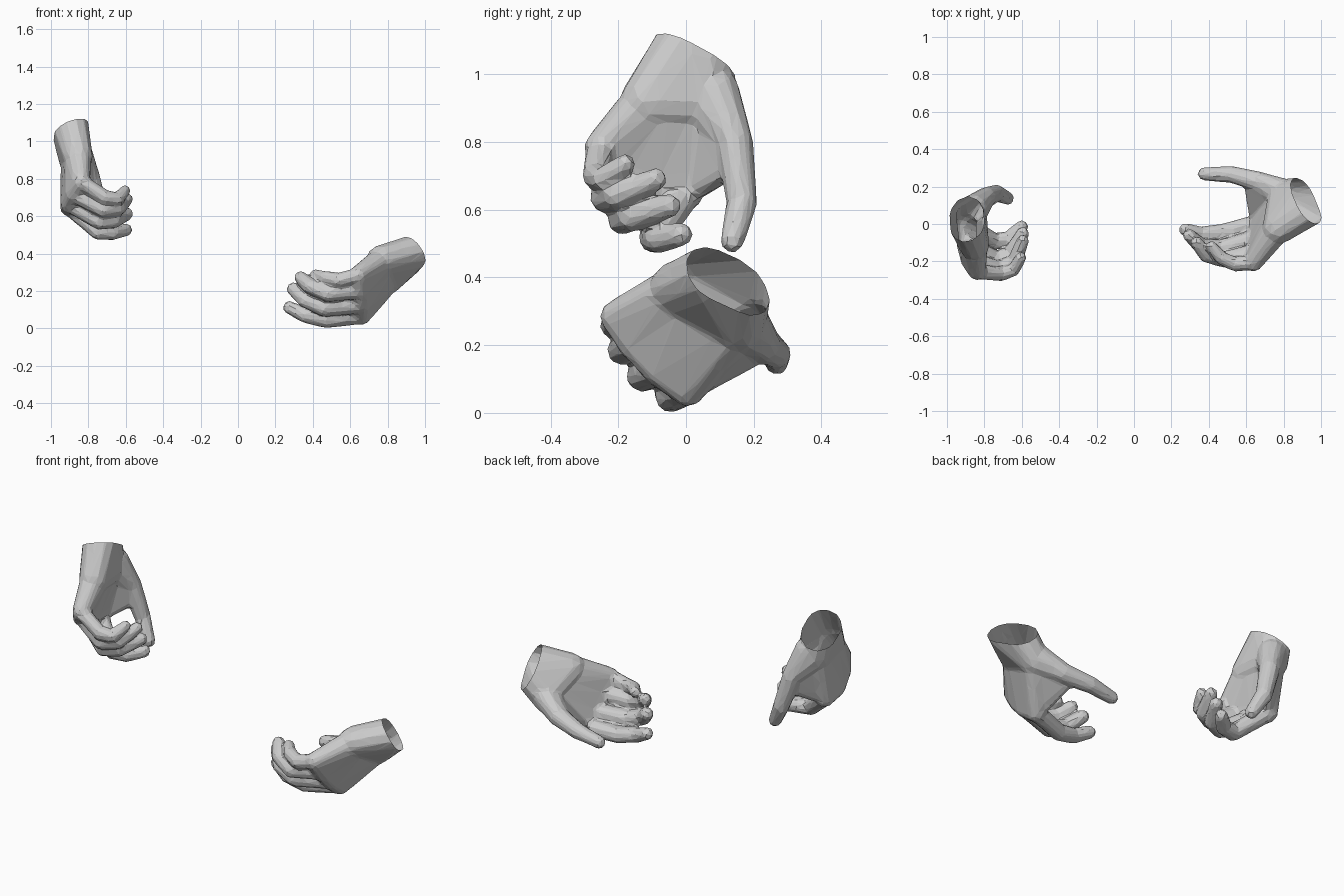
import bpy, bmesh
from mathutils import Vector, Matrix

if "Cube" in bpy.data.objects:
    bpy.data.objects.remove(bpy.data.objects["Cube"])


def blob(bm, balls):
    """Convex hull round a set of balls (point, radius), added to bm."""
    part = bmesh.new()
    for p, r in balls:
        bmesh.ops.create_icosphere(part, subdivisions=2, radius=r,
                                   matrix=Matrix.Translation(p))
    hull = bmesh.ops.convex_hull(part, input=part.verts[:])
    junk = {g for g in hull["geom_interior"] + hull["geom_unused"]
            if isinstance(g, bmesh.types.BMVert)}
    bmesh.ops.delete(part, geom=list(junk), context='VERTS')
    tmp = bpy.data.meshes.new("tmp")
    part.to_mesh(tmp)
    part.free()
    bm.from_mesh(tmp)
    bpy.data.meshes.remove(tmp)


def chain(bm, points, radii):
    """Tapered, jointed finger."""
    balls = list(zip([Vector(p) for p in points], radii))
    for a, b in zip(balls, balls[1:]):
        blob(bm, [a, b])


def make_hand(name, wrist, normal, long_axis, wrist_r, spread, heel_pads,
              fingers, thumb, target=1500):
    wrist, n = Vector(wrist), Vector(normal).normalized()
    la = Vector(long_axis).normalized() * spread
    bm = bmesh.new()

    # forearm stub past the cut plane, widening into the heel of the hand
    little_pad, thumb_pad = [(Vector(p), r) for p, r in heel_pads]
    ends = [(wrist + la, wrist_r), (wrist - la, wrist_r)]
    blob(bm, ends + [(p + n * .15, wrist_r) for p, r in ends])
    blob(bm, ends + [little_pad, thumb_pad])

    # palm: one wedge between each pair of neighbouring knuckles
    base_r = (.053, .053, .051, .050)
    knuckles = [(Vector(f[0]), r) for f, r in zip(fingers, base_r)]
    heel = [(thumb_pad[0].lerp(little_pad[0], t), .074) for t in (0, .35, .7, 1)]
    for i in range(3):
        blob(bm, [heel[i], heel[i + 1], knuckles[i], knuckles[i + 1]])

    # fingers, index to little
    for f, r in zip(fingers, (.046, .047, .045, .040)):
        chain(bm, f, (r * 1.05, r, r * .92, r * .78))

    # thumb, its fleshy base and the web to the index knuckle
    chain(bm, thumb, (.075, .056, .046, .036))
    cmc, mcp, ip = [Vector(p) for p in thumb[:3]]
    blob(bm, [(cmc, .07), thumb_pad, (mcp, .052)])
    blob(bm, [(cmc, .065), heel[0], (mcp.lerp(ip, .35), .036), (knuckles[0][0], .038)])

    mesh = bpy.data.meshes.new(name)
    bm.to_mesh(mesh)
    bm.free()
    obj = bpy.data.objects.new(name, mesh)
    bpy.context.collection.objects.link(obj)

    # fuse, soften, then reduce to a faceted skin
    rem = obj.modifiers.new("fuse", 'REMESH')
    rem.mode, rem.voxel_size = 'VOXEL', .009
    sm = obj.modifiers.new("soften", 'SMOOTH')
    sm.factor, sm.iterations = .5, 8
    count = len(obj.evaluated_get(bpy.context.evaluated_depsgraph_get()).data.polygons) * 2
    dec = obj.modifiers.new("facet", 'DECIMATE')
    dec.ratio = min(1, target / max(count, 1))
    dg = bpy.context.evaluated_depsgraph_get()
    baked = bpy.data.meshes.new_from_object(obj.evaluated_get(dg))
    obj.modifiers.clear()
    obj.data = baked

    # open cut at the wrist
    bm = bmesh.new()
    bm.from_mesh(baked)
    bmesh.ops.bisect_plane(bm, geom=bm.verts[:] + bm.edges[:] + bm.faces[:],
                           plane_co=wrist, plane_no=n, clear_outer=True)
    for f in bm.faces:
        f.smooth = False
    bm.to_mesh(baked)
    bm.free()
    baked.name = name
    return obj


# raised hand, hanging from the wrist
make_hand(
    "upper_hand", (-.893, .02, 1.055), (-.4, .5, 1), (.1, -.9, .5), .098, .030,
    [((-.855, -.115, .92), .082), ((-.875, .06, .92), .09)],
    [[(-.90, .0, .65), (-.745, -.095, .517), (-.67, -.08, .513), (-.60, -.015, .527)],
     [(-.895, -.11, .665), (-.74, -.188, .573), (-.66, -.16, .578), (-.595, -.05, .612)],
     [(-.875, -.195, .72), (-.72, -.24, .635), (-.64, -.205, .642), (-.595, -.09, .69)],
     [(-.84, -.252, .785), (-.71, -.267, .70), (-.645, -.245, .69), (-.605, -.18, .735)]],
    [(-.855, .085, .95), (-.79, .143, .80), (-.735, .165, .62), (-.675, .137, .508)])

# lower hand, palm turned up and back
make_hand(
    "lower_hand", (.92, .12, .39), (.70, .52, .50), (.35, -.85, .39), .095, .045,
    [((.77, -.025, .365), .085), ((.80, .155, .265), .085)],
    [[(.66, .005, .070), (.47, -.045, .046), (.36, -.055, .07), (.275, -.03, .112)],
     [(.66, -.075, .128), (.46, -.13, .108), (.36, -.12, .15), (.295, -.06, .21)],
     [(.65, -.15, .205), (.48, -.19, .185), (.385, -.165, .225), (.335, -.10, .272)],
     [(.64, -.205, .285), (.54, -.215, .257), (.465, -.18, .272), (.415, -.12, .285)]],
    [(.82, .165, .285), (.67, .225, .205), (.52, .265, .175), (.375, .268, .148)])
